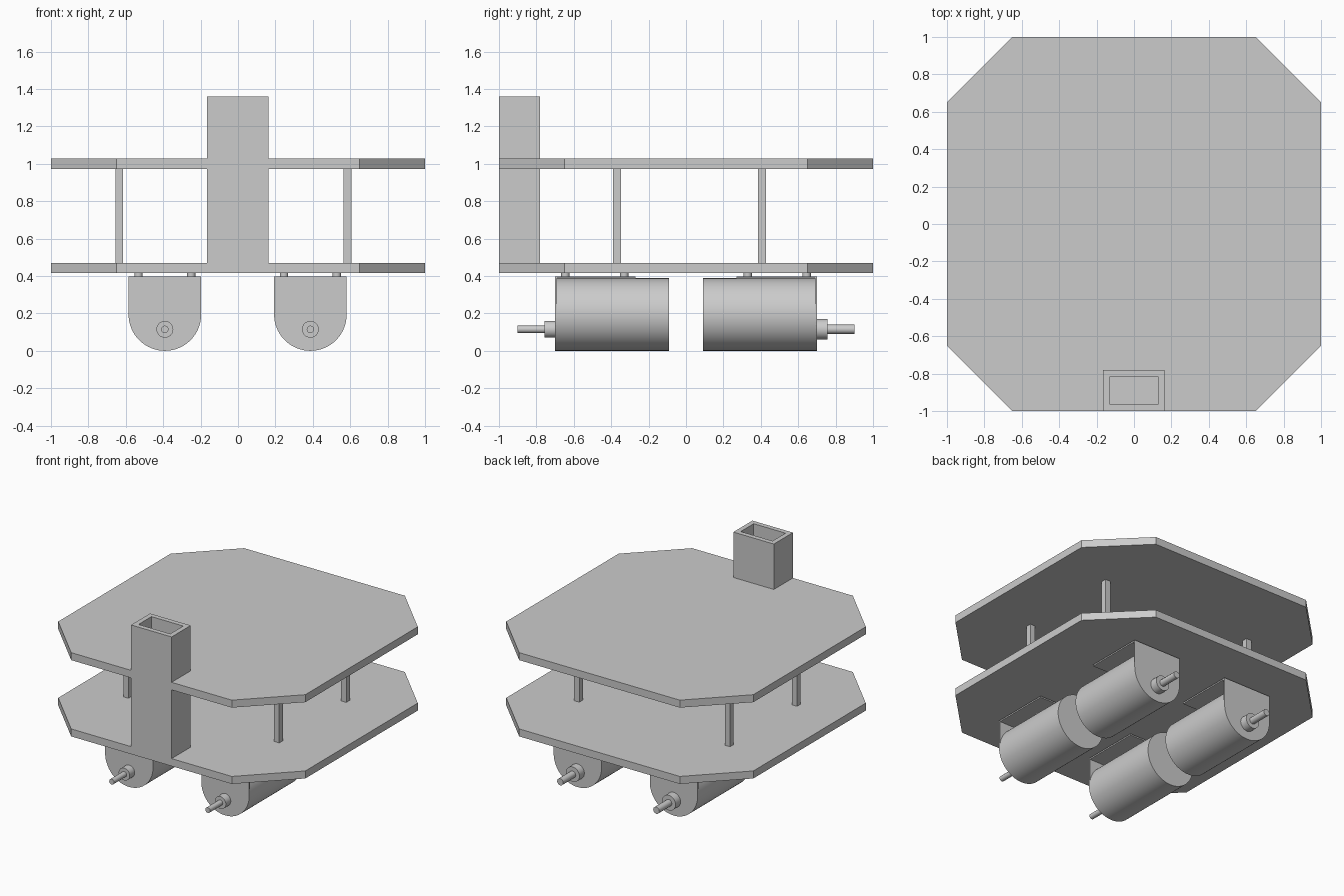
import bpy, bmesh, math
from mathutils import Vector

cube = bpy.data.objects.get("Cube")
if cube:
    bpy.data.objects.remove(cube, do_unlink=True)

grey = bpy.data.materials.new("light_grey")
grey.use_nodes = True
grey.diffuse_color = (0.6, 0.6, 0.6, 1)
grey.node_tree.nodes["Principled BSDF"].inputs["Base Color"].default_value = (0.6, 0.6, 0.6, 1)


def finish(name, bm):
    bmesh.ops.recalc_face_normals(bm, faces=bm.faces)
    mesh = bpy.data.meshes.new(name)
    bm.to_mesh(mesh)
    bm.free()
    mesh.materials.append(grey)
    obj = bpy.data.objects.new(name, mesh)
    bpy.context.collection.objects.link(obj)
    return obj


def prism(name, points, offset):
    """Extrude a closed outline along an offset."""
    bm = bmesh.new()
    face = bm.faces.new([bm.verts.new(p) for p in points])
    moved = bmesh.ops.extrude_face_region(bm, geom=[face])["geom"]
    verts = [v for v in moved if isinstance(v, bmesh.types.BMVert)]
    bmesh.ops.translate(bm, verts=verts, vec=Vector(offset))
    # Extrusion of a lone face can leave the start open or closed
    if not any(all(v not in verts for v in f.verts) for f in bm.faces):
        bmesh.ops.holes_fill(bm, edges=bm.edges)
    return finish(name, bm)


def box(name, x0, x1, y0, y1, z0, z1):
    outline = [(x0, y0, z0), (x1, y0, z0), (x1, y1, z0), (x0, y1, z0)]
    return prism(name, outline, (0, 0, z1 - z0))


def cylinder(name, start, end, radius, sides=32):
    a, b = Vector(start), Vector(end)
    axis = b - a
    bpy.ops.mesh.primitive_cylinder_add(
        vertices=sides, radius=radius, depth=axis.length, location=(a + b) / 2,
        rotation=axis.to_track_quat('Z', 'Y').to_euler())
    obj = bpy.context.object
    obj.name = name
    obj.data.materials.append(grey)
    bpy.ops.object.shade_smooth_by_angle(angle=math.radians(40))
    return obj


# Octagonal decks
cut = 0.65
corners = [(-cut, -1), (cut, -1), (1, -cut), (1, cut),
           (cut, 1), (-cut, 1), (-1, cut), (-1, -cut)]
for name, z in (("lower_deck", 0.415), ("upper_deck", 0.973)):
    prism(name, [(x, y, z) for x, y in corners], (0, 0, 0.055))

# Square posts between the decks
for x in (-0.635, 0.585):
    for y in (-0.368, 0.407):
        box("deck_post", x - 0.021, x + 0.021, y - 0.021, y + 0.021, 0.47, 0.973)

# Hollow tower at the front edge
tower = box("front_tower", -0.165, 0.163, -1, -0.78, 0.415, 1.36)
bm = bmesh.new()
bm.from_mesh(tower.data)
top = max(bm.faces, key=lambda f: f.calc_center_median().z)
bmesh.ops.inset_region(bm, faces=[top], thickness=0.05)
moved = bmesh.ops.extrude_face_region(bm, geom=[top])["geom"]
bmesh.ops.translate(bm, vec=(0, 0, -0.88),
                    verts=[v for v in moved if isinstance(v, bmesh.types.BMVert)])
if top.is_valid:
    bmesh.ops.delete(bm, geom=[top], context='FACES_ONLY')
bm.to_mesh(tower.data)
bm.free()

# Four motors, each hung on an angle bracket under the lower deck
R = 0.194
for cx in (-0.391, 0.387):
    for s, boss_r, shaft_r in ((-1, 0.045, 0.02), (1, 0.055, 0.025)):
        cylinder("motor_body", (cx, s * 0.09, R), (cx, s * 0.692, R), R, 64)

        # Rounded end plate and flat top plate of the bracket
        arc = [math.pi + math.pi * i / 32 for i in range(33)]
        outline = [(cx + R * math.cos(a), s * 0.69, R + R * math.sin(a)) for a in arc]
        outline += [(cx + R, s * 0.69, 0.398), (cx - R, s * 0.69, 0.398)]
        prism("bracket_end_plate", outline, (0, s * 0.01, 0))
        y0, y1 = sorted((s * 0.27, s * 0.69))
        box("bracket_top_plate", cx - R, cx + R, y0, y1, 0.388, 0.398)

        # Output boss and shaft
        z = 0.115
        cylinder("shaft_boss", (cx, s * 0.70, z), (cx, s * 0.757, z), boss_r, 24)
        cylinder("drive_shaft", (cx, s * 0.757, z), (cx, s * 0.902, z), shaft_r, 12)

        # Round spacers holding the bracket to the deck
        for dx in (-0.141, 0.141):
            for y in (0.33, 0.645):
                cylinder("bracket_spacer", (cx + dx, s * y, 0.398),
                         (cx + dx, s * y, 0.415), 0.022, 16)
